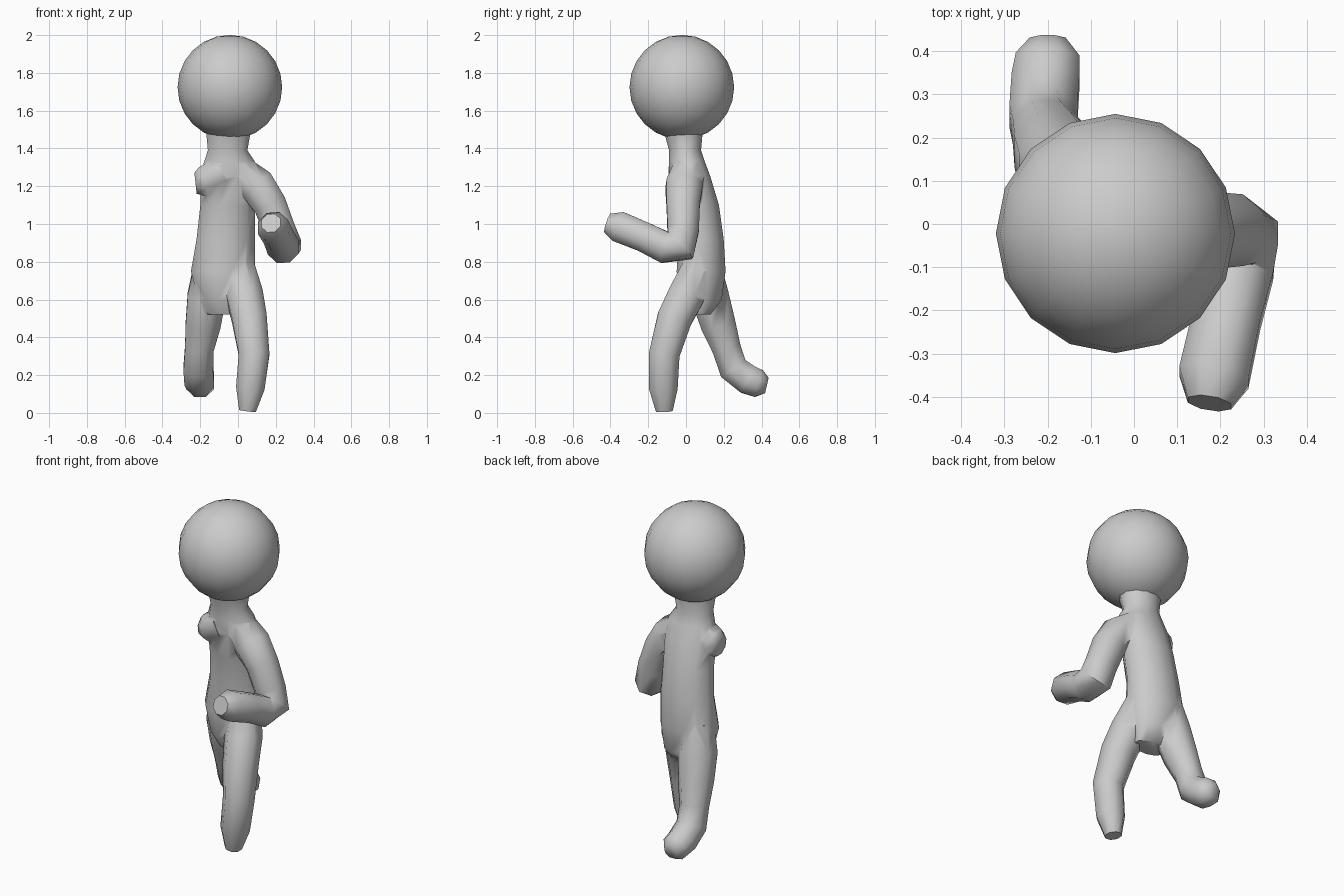
import bpy, bmesh, math
from mathutils import Vector

cube = bpy.data.objects.get("Cube")
if cube:
    bpy.data.objects.remove(cube, do_unlink=True)

grey = bpy.data.materials.new("plain grey")
grey.use_nodes = True
grey.diffuse_color = (0.6, 0.6, 0.6, 1)
grey.node_tree.nodes["Principled BSDF"].inputs["Base Color"].default_value = (0.6, 0.6, 0.6, 1)


def finish(name, bm):
    bmesh.ops.recalc_face_normals(bm, faces=bm.faces)
    mesh = bpy.data.meshes.new(name)
    bm.to_mesh(mesh)
    bm.free()
    mesh.materials.append(grey)
    ob = bpy.data.objects.new(name, mesh)
    bpy.context.collection.objects.link(ob)
    return ob


def skin(name, rings):
    """Bridge a list of point rings and close both ends."""
    bm = bmesh.new()
    loops = [[bm.verts.new(p) for p in ring] for ring in rings]
    n = len(loops[0])
    for a, b in zip(loops, loops[1:]):
        for i in range(n):
            j = (i + 1) % n
            bm.faces.new((a[i], a[j], b[j], b[i]))
    bm.faces.new(loops[0][::-1])
    bm.faces.new(loops[-1])
    return finish(name, bm)


def limb(name, path, sides=8):
    """Tube along (x, y, z, radius) points, rings square to the path."""
    pts = [Vector(p[:3]) for p in path]
    rings = []
    for k, p in enumerate(pts):
        t = (pts[min(k + 1, len(pts) - 1)] - pts[max(k - 1, 0)]).normalized()
        u = (Vector((1, 0, 0)) - t * t.x).normalized()
        v = t.cross(u)
        angles = [2 * math.pi * (i + 0.5) / sides for i in range(sides)]
        rings.append([p + (u * math.cos(a) + v * math.sin(a)) * path[k][3] for a in angles])
    return skin(name, rings)


def trunk(name, spans, sides=12):
    """Stack of level ellipses given as (z, x min, x max, y min, y max)."""
    rings = []
    for z, x0, x1, y0, y1 in spans:
        angles = [2 * math.pi * (i + 0.5) / sides for i in range(sides)]
        rings.append([((x0 + x1) / 2 + (x1 - x0) / 2 * math.cos(a) * 1.03,
                       (y0 + y1) / 2 + (y1 - y0) / 2 * math.sin(a) * 1.03, z) for a in angles])
    return skin(name, rings)


# Torso from crotch to neck
body = trunk("body", [
    (0.52, -0.16, 0.04, 0.00, 0.13), (0.60, -0.21, 0.07, -0.04, 0.19),
    (0.75, -0.25, 0.09, -0.05, 0.21), (0.92, -0.22, 0.09, -0.04, 0.20),
    (1.10, -0.20, 0.09, -0.07, 0.175), (1.25, -0.20, 0.11, -0.09, 0.13),
    (1.33, -0.18, 0.09, -0.09, 0.10), (1.39, -0.16, 0.05, -0.09, 0.08),
    (1.50, -0.17, 0.07, -0.12, 0.09)])

# Legs in mid stride, the right one kicked back
left_leg = limb("left_leg", [
    (0.00, 0.07, 0.78, 0.09), (0.035, 0.00, 0.62, 0.105), (0.06, -0.06, 0.50, 0.10),
    (0.085, -0.115, 0.31, 0.088), (0.065, -0.12, 0.13, 0.082), (0.05, -0.115, 0.01, 0.048)])
right_leg = limb("right_leg", [
    (-0.15, 0.10, 0.78, 0.09), (-0.165, 0.125, 0.62, 0.11), (-0.185, 0.17, 0.47, 0.10),
    (-0.205, 0.215, 0.34, 0.082), (-0.21, 0.25, 0.235, 0.085), (-0.205, 0.33, 0.175, 0.085),
    (-0.20, 0.385, 0.155, 0.08), (-0.20, 0.428, 0.145, 0.045)])

# Bent left arm, and the short rounded right shoulder
left_arm = limb("left_arm", [
    (0.00, 0.01, 1.28, 0.09), (0.10, -0.01, 1.20, 0.105), (0.17, -0.015, 1.10, 0.095),
    (0.22, -0.015, 0.97, 0.09), (0.245, -0.03, 0.88, 0.097), (0.24, -0.11, 0.875, 0.09),
    (0.215, -0.22, 0.93, 0.085), (0.185, -0.355, 0.985, 0.088), (0.175, -0.415, 1.005, 0.055)])
right_shoulder = limb("right_shoulder", [
    (-0.08, 0.00, 1.27, 0.10), (-0.18, 0.00, 1.22, 0.09), (-0.225, 0.00, 1.215, 0.06)])

# Weld the limbs into the torso
bpy.context.view_layer.objects.active = body
for part in (left_leg, right_leg, left_arm, right_shoulder):
    weld = body.modifiers.new("weld_" + part.name, "BOOLEAN")
    weld.operation = "UNION"
    weld.solver = "EXACT"
    weld.object = part
    bpy.ops.object.modifier_apply(modifier=weld.name)
    bpy.data.objects.remove(part, do_unlink=True)

# Round head
bm = bmesh.new()
bmesh.ops.create_uvsphere(bm, u_segments=16, v_segments=12, radius=0.277)
bmesh.ops.translate(bm, verts=bm.verts, vec=(-0.043, -0.022, 1.724))
head = finish("head", bm)

for ob in (body, head):
    bpy.ops.object.select_all(action="DESELECT")
    ob.select_set(True)
    bpy.context.view_layer.objects.active = ob
    bpy.ops.object.shade_smooth_by_angle(angle=math.radians(60))
